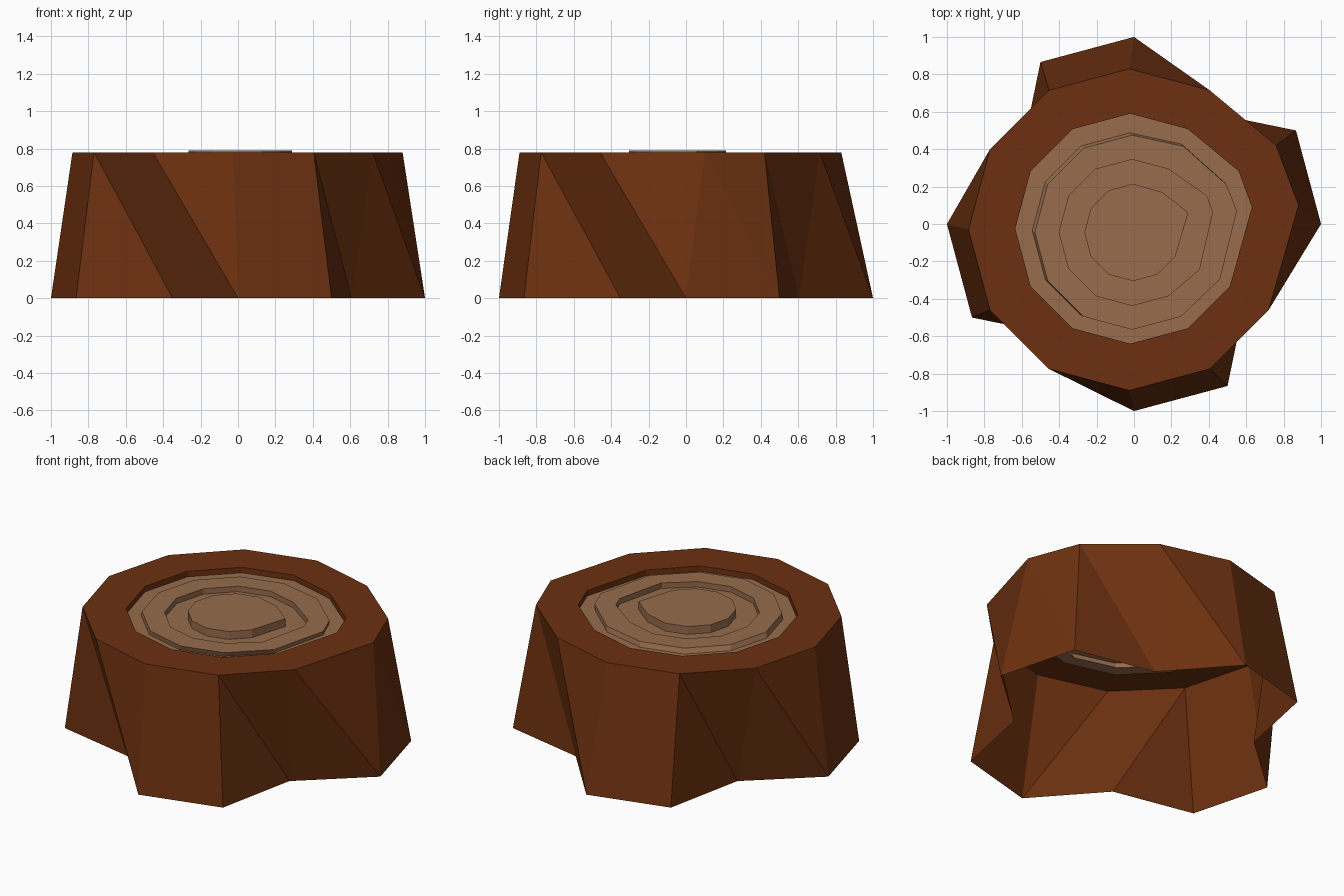
import bpy, bmesh
from math import cos, sin, radians

if "Cube" in bpy.data.objects:
    bpy.data.objects.remove(bpy.data.objects["Cube"])

N = 12


def material(name, col):
    m = bpy.data.materials.new(name)
    m.diffuse_color = col
    m.use_nodes = True
    m.node_tree.nodes["Principled BSDF"].inputs["Base Color"].default_value = m.diffuse_color
    return m


def loop(cx, cy, r, z, nudges={}):
    """Twelve-sided ring; nudges shift single corners for the uneven grain."""
    pts = []
    for i in range(N):
        a = radians(30 * i)
        dx, dy = nudges.get(i, (0, 0))
        pts.append((cx + r * cos(a) + dx, cy + r * sin(a) + dy, z))
    return pts


def skin(name, loops, mat, cap=False):
    """Join successive rings with triangle pairs, optionally closing the last."""
    bm = bmesh.new()
    rings = [[bm.verts.new(p) for p in l] for l in loops]
    for lo, hi in zip(rings, rings[1:]):
        for i in range(N):
            j = (i + 1) % N
            bm.faces.new((lo[i], lo[j], hi[i]))
            bm.faces.new((lo[j], hi[j], hi[i]))
    if cap:
        bm.faces.new(rings[-1])
    me = bpy.data.meshes.new(name)
    bm.to_mesh(me)
    bm.free()
    me.materials.append(mat)
    ob = bpy.data.objects.new(name, me)
    bpy.context.collection.objects.link(ob)
    return ob


bark_mat = material("bark", (0.15, 0.030, 0.005, 1))
wood_mat = material("cut_wood", (0.31, 0.15, 0.073, 1))

# root foot: four pairs of flared corners with a notch after each pair
foot = []
for i in range(N):
    r = 0.70 if i % 3 == 2 else 1.0
    a = radians(30 * i)
    foot.append((r * cos(a), r * sin(a), 0))

# uneven corners on the right-hand side of each ring
rim = (-0.025, -0.03, 0.86)
rim_n = {0: (0.045, 0.13), 1: (0.04, 0.02)}
lip = (-0.02, -0.025, 0.615)
lip_n = {0: (0.035, 0.115), 1: (0.047, 0.0)}
base = (-0.022, -0.035, 0.522)
step = (-0.01, -0.045, 0.52)
step_n = {0: (0.04, 0.115), 1: (0.055, -0.005), 2: (0.015, 0.01), 11: (0.02, 0.01)}
groove = (-0.01, -0.045, 0.39)
groove_n = {0: (0.04, 0.11), 1: (0.06, 0.0), 11: (0.02, -0.005)}
heart = (-0.005, -0.045, 0.26)
heart_n = {0: (0.035, 0.105), 1: (0.003, 0.03), 2: (0.025, -0.01)}

# bark: open-bottomed wall, flat rim and the short wall inside the rim
skin("bark", [foot, loop(*rim, 0.78, rim_n), loop(*lip, 0.78, lip_n),
              loop(*lip, 0.745, lip_n)], bark_mat)

# cut face: alternating lowered and raised growth rings around the heartwood
skin("growth_rings", [loop(*lip, 0.745, lip_n), loop(*base, 0.745, step_n),
                      loop(*step, 0.775, step_n), loop(*groove, 0.775, groove_n),
                      loop(*groove, 0.74, groove_n), loop(*heart, 0.74, heart_n),
                      loop(*heart, 0.79, heart_n)], wood_mat, cap=True)
